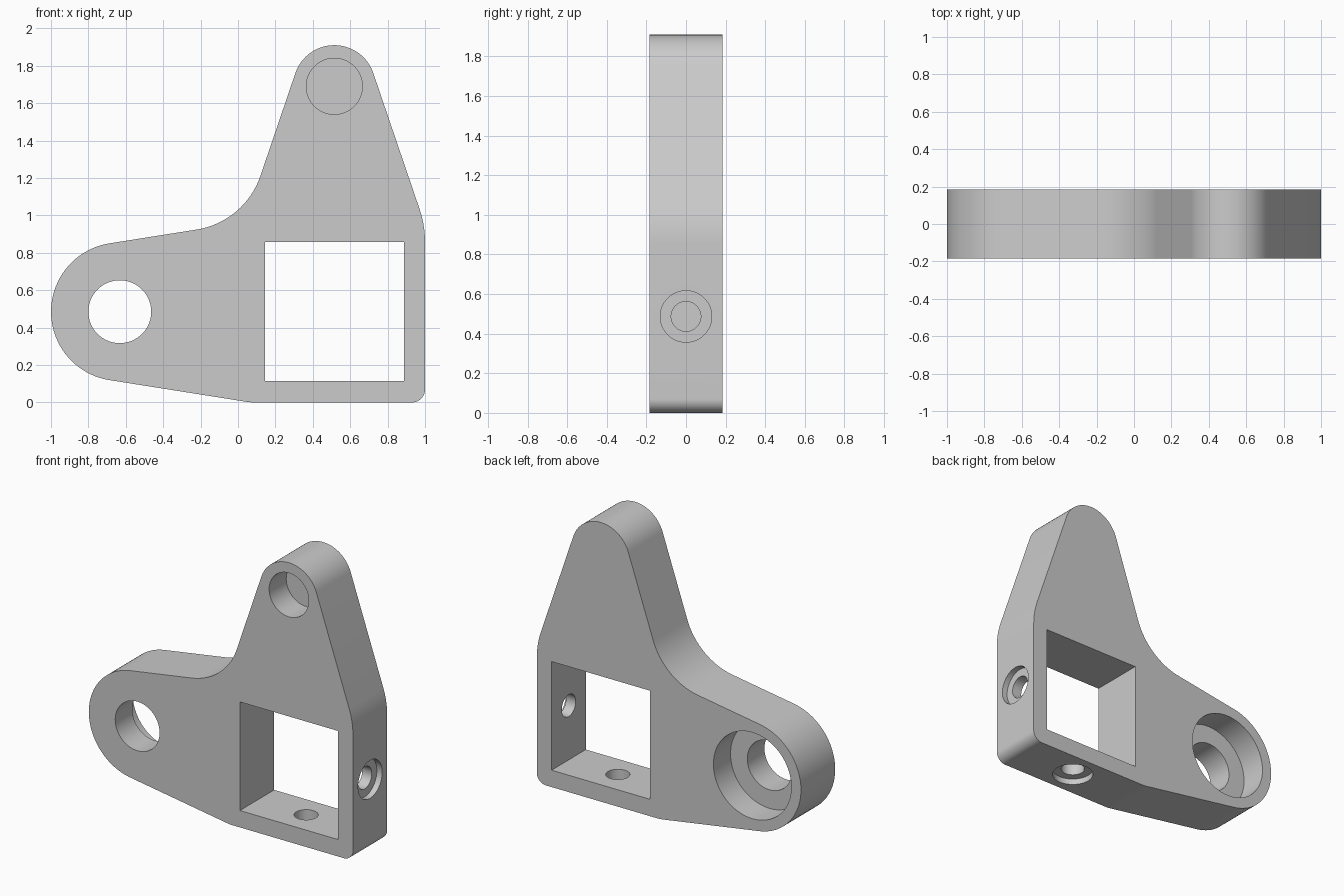
import bpy, bmesh, math
from mathutils import Vector, Matrix

if "Cube" in bpy.data.objects:
    bpy.data.objects.remove(bpy.data.objects["Cube"], do_unlink=True)

HALF = 0.185          # half the plate thickness
EYE = (-0.632, 0.485)  # centre of the large side eye
TIP = (0.515, 1.69)   # centre of the upper lug
MID = (0.516, 0.487)  # centre of the square window

grey = bpy.data.materials.new("plain grey")
grey.use_nodes = True
colour = (0.6, 0.6, 0.6, 1)
grey.diffuse_color = colour
grey.node_tree.nodes["Principled BSDF"].inputs["Base Color"].default_value = colour


def make_object(name, bm):
    mesh = bpy.data.meshes.new(name)
    bmesh.ops.recalc_face_normals(bm, faces=bm.faces)
    bm.to_mesh(mesh)
    bm.free()
    mesh.materials.append(grey)
    obj = bpy.data.objects.new(name, mesh)
    bpy.context.collection.objects.link(obj)
    return obj


def rounded(corners):
    """Outline through (x, z, radius) corners, each rounded by a tangent arc."""
    pts = []
    for i, (x, z, r) in enumerate(corners):
        p = Vector((x, 0, z))
        prev, nxt = corners[i - 1], corners[(i + 1) % len(corners)]
        a = (Vector((prev[0], 0, prev[1])) - p).normalized()
        b = (Vector((nxt[0], 0, nxt[1])) - p).normalized()
        half = a.angle(b) / 2
        d = r / math.tan(half)
        c = p + (a + b).normalized() * r / math.sin(half)
        start = p + a * d - c
        sweep = math.pi - 2 * half
        axis = start.cross(p + b * d - c).normalized()
        steps = max(4, round(math.degrees(sweep) / 4))
        pts += [c + Matrix.Rotation(sweep * k / steps, 3, axis) @ start
                for k in range(steps + 1)]
    return pts


def cut(body, bm):
    """Subtract a closed shape from the body."""
    cutter = make_object("cutter", bm)
    cutter.hide_render = True
    mod = body.modifiers.new("cut", "BOOLEAN")
    mod.operation, mod.solver, mod.object = "DIFFERENCE", "EXACT", cutter
    bpy.context.view_layer.objects.active = body
    bpy.ops.object.modifier_apply(modifier=mod.name)
    bpy.data.objects.remove(cutter, do_unlink=True)


def drill(body, start, end, radius):
    """Round hole between two points."""
    start, end = Vector(start), Vector(end)
    axis = end - start
    bm = bmesh.new()
    turn = axis.to_track_quat("Z", "Y").to_matrix().to_4x4()
    bmesh.ops.create_cone(bm, cap_ends=True, segments=64, radius1=radius,
                          radius2=radius, depth=axis.length,
                          matrix=Matrix.Translation((start + end) / 2) @ turn)
    cut(body, bm)


# Plate: corners of the tangent lines, rounded into lugs and fillets
outline = rounded([
    (-2.995, 0.485, 0.37),    # side eye
    (0.067, 0, 0.3),          # bottom bend
    (1, 0, 0.07),             # bottom right corner
    (1, 0.948, 0.55),         # right shoulder
    (0.515, 2.373, 0.22),     # upper lug
    (0.036, 0.965, 0.43),     # waist
])
bm = bmesh.new()
face = bm.faces.new([bm.verts.new(p - Vector((0, HALF, 0))) for p in outline])
side = bmesh.ops.extrude_face_region(bm, geom=[face], use_keep_orig=True)
bmesh.ops.translate(bm, vec=(0, 2 * HALF, 0),
                    verts=[v for v in side["geom"] if isinstance(v, bmesh.types.BMVert)])
body = make_object("bracket_plate", bm)

# Square window
bm = bmesh.new()
bmesh.ops.create_cube(bm, size=1, matrix=Matrix.Translation((MID[0], 0, MID[1]))
                      @ Matrix.Diagonal((0.743, 1, 0.743, 1)))
cut(body, bm)

# Side eye: wide bore from the back, narrower hole right through
drill(body, (EYE[0], 0, EYE[1]), (EYE[0], 1, EYE[1]), 0.295)
drill(body, (EYE[0], -1, EYE[1]), (EYE[0], 1, EYE[1]), 0.168)

# Upper lug: blind recess in the front
drill(body, (TIP[0], -1, TIP[1]), (TIP[0], 0, TIP[1]), 0.15)

# Counterbored screw holes through the right and bottom walls of the window
drill(body, (0.96, 0, MID[1]), (1.2, 0, MID[1]), 0.13)
drill(body, (0.7, 0, MID[1]), (1.2, 0, MID[1]), 0.075)
drill(body, (MID[0], 0, 0.04), (MID[0], 0, -0.2), 0.13)
drill(body, (MID[0], 0, 0.3), (MID[0], 0, -0.2), 0.075)

# Smooth curved walls, keep the rims sharp
bpy.ops.object.select_all(action="DESELECT")
body.select_set(True)
bpy.context.view_layer.objects.active = body
bpy.ops.object.shade_smooth_by_angle(angle=math.radians(30))
